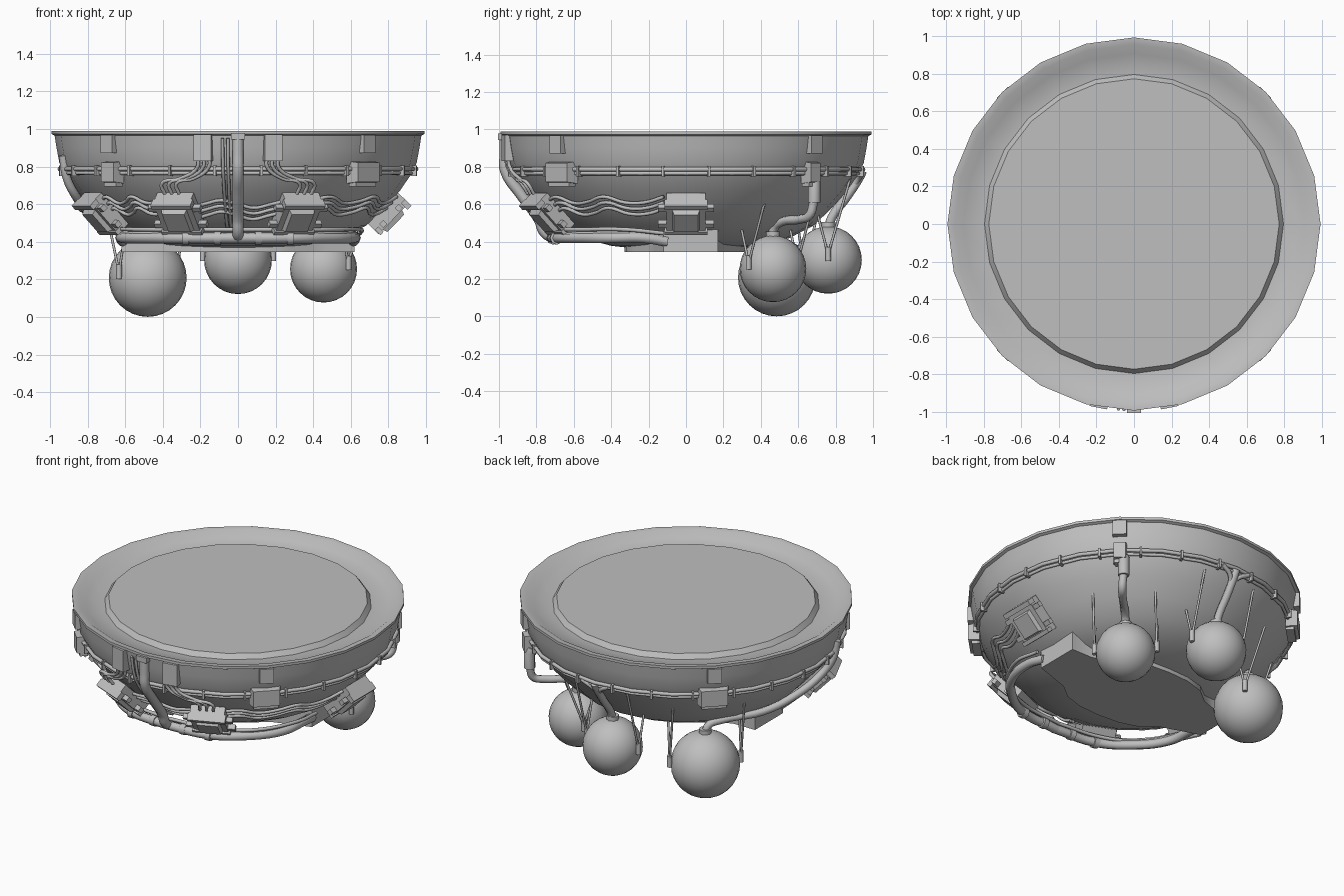
import bpy, bmesh, math
from mathutils import Vector, Matrix

if "Cube" in bpy.data.objects:
    bpy.data.objects.remove(bpy.data.objects["Cube"])

grey = bpy.data.materials.new("plain_grey")
grey.diffuse_color = (0.52, 0.52, 0.52, 1)
grey.use_nodes = True
grey.node_tree.nodes["Principled BSDF"].inputs["Base Color"].default_value = grey.diffuse_color

def finish(name, bm, angle=35):
    me = bpy.data.meshes.new(name)
    bmesh.ops.recalc_face_normals(bm, faces=bm.faces)
    bm.to_mesh(me)
    bm.free()
    me.materials.append(grey)
    for p in me.polygons:
        p.use_smooth = True
    me.set_sharp_from_angle(angle=math.radians(angle))
    ob = bpy.data.objects.new(name, me)
    bpy.context.collection.objects.link(ob)
    return ob

# Bowl profile (radius, height): underside up to the lip, then the top channel and disc
OUTER = [(0.2, .355), (0.4, .378), (.55, .418), (.68, .485), (.77, .57), (.86, .67),
         (.925, .765), (.95, .82), (.965, .90), (.975, .965), (.992, .973), (.992, .99)]
TOP = [(.955, .988), (.905, .955), (.795, .945), (.772, .975)]

def radius(z):
    """Bowl radius at a height."""
    for (r0, z0), (r1, z1) in zip(OUTER, OUTER[1:]):
        if z0 <= z <= z1:
            return r0 + (r1 - r0) * (z - z0) / (z1 - z0)
    return OUTER[0][0] if z < OUTER[0][1] else OUTER[-1][0]

def surf(deg, z, lift=0.0):
    """Point on the bowl wall at an azimuth (0 = right, -90 = front)."""
    a, r = math.radians(deg), radius(z) + lift
    return Vector((r * math.cos(a), r * math.sin(a), z))

def lathe(name, profile, n=24):
    bm = bmesh.new()
    rings = [[bm.verts.new((r * math.cos(2 * math.pi * i / n), r * math.sin(2 * math.pi * i / n), z))
              for i in range(n)] for r, z in profile]
    for a, b in zip(rings, rings[1:]):
        for i in range(n):
            bm.faces.new((a[i], a[(i + 1) % n], b[(i + 1) % n], b[i]))
    bm.faces.new(rings[0])
    bm.faces.new(rings[-1])
    return finish(name, bm)

lathe("bowl", OUTER + TOP)

def frame(deg, z, lift, flat=False):
    """Local frame on the bowl: x along the rim, y up the wall, z outward."""
    a = math.radians(deg)
    out = Vector((math.cos(a), math.sin(a), 0))
    up = Vector((0, 0, 1))
    if not flat:
        up = (surf(deg, z + .05) - surf(deg, z - .05)).normalized()
    x = Vector((-math.sin(a), math.cos(a), 0))
    n = x.cross(up)
    m = Matrix((x, up, n)).transposed().to_4x4()
    m.translation = surf(deg, z) + n * lift
    return m

def boxes(name, mat, parts):
    """Several boxes (centre, size, top taper) joined in one local frame."""
    bm = bmesh.new()
    for c, s, taper in parts:
        vs = bmesh.ops.create_cube(bm, size=1)["verts"]
        for v in vs:
            k = taper if v.co.z > 0 else 1
            v.co = Vector((v.co.x * s[0] * k + c[0], v.co.y * s[1] * k + c[1], v.co.z * s[2] + c[2]))
    bm.transform(mat)
    return finish(name, bm)

def tube(name, pts, r, smooth=True, cyclic=False):
    cu = bpy.data.curves.new(name, "CURVE")
    cu.dimensions = "3D"
    cu.bevel_depth, cu.bevel_resolution, cu.use_fill_caps = r, 2, True
    cu.resolution_u = 5
    sp = cu.splines.new("BEZIER" if smooth else "POLY")
    P = sp.bezier_points if smooth else sp.points
    P.add(len(pts) - 1)
    for p, co in zip(P, pts):
        if smooth:
            p.co = co
            p.handle_left_type = p.handle_right_type = "AUTO"
        else:
            p.co = (*co, 1)
    sp.use_cyclic_u = cyclic
    cu.materials.append(grey)
    ob = bpy.data.objects.new(name, cu)
    bpy.context.collection.objects.link(ob)

# Underside plate: round middle with an arm to each side
bm = bmesh.new()
half = [(.62, -.12), (.62, .17), (.47, .17), (.38, .20), (.28, .28), (.15, .32), (0, .33)]
quarter = half + [(-x, y) for x, y in half[-2::-1]]
lower = [(-x, -y) for x, y in half[2:]] + [(x, -y) for x, y in half[-2:1:-1]]
f = bm.faces.new([bm.verts.new((x, y, .345)) for x, y in quarter + lower])
ext = bmesh.ops.extrude_face_region(bm, geom=[f])["geom"]
bmesh.ops.translate(bm, vec=(0, 0, .125), verts=[g for g in ext if isinstance(g, bmesh.types.BMVert)])
finish("underside_plate", bm)

# Twin cables round the bowl, with clamps and junction boxes
for k, (z, r) in enumerate([(.787, .012), (.765, .010)]):
    tube(f"ring_cable_{k}", [surf(i * 15, z, .012) for i in range(24)], r, False, True)
for i in range(24):
    boxes(f"cable_clamp_{i}", frame(i * 15 + 7.5, .777, .008, True), [((0, 0, 0), (.014, .055, .04), 1)])
for deg, w in [(-45, .19), (135, .19), (45, .085), (-135, .11)]:
    boxes(f"junction_box_{deg}", frame(deg, .77, .02, True),
          [((0, 0, 0), (w, .12, .07), .85), ((0, -.02, -.01), (w * .8, .11, .05), 1)])
    boxes(f"rim_plate_{deg}", frame(deg, .92, 0, True), [((0, 0, 0), (.085, .095, .045), 1)])

# Control boxes with side brackets on the sloping wall
for deg in (-113, -67, 0, -155):
    boxes(f"control_box_{deg}", frame(deg, .575, .035),
          [((0, 0, 0), (.21, .23, .08), 1), ((0, -.01, .05), (.15, .15, .03), .85),
           ((0, .10, .035), (.23, .03, .05), 1), ((0, -.10, .03), (.23, .025, .04), 1)]
          + [((sx * .125, y, .02), (.05, .03, .03), 1) for sx in (-1, 1) for y in (-.06, .06)])

# Front outlets with three cables each dropping to the boxes
for s in (-1, 1):
    d = -90 + s * 11
    boxes(f"front_outlet_{s}", frame(d, .90, 0, True), [((0, 0, 0), (.095, .14, .06), 1)])
    for k in (-1, 0, 1):
        b = -90 + s * 23 + k * 2.6
        tube(f"outlet_cable_{s}_{k}", [surf(d + k * 1.8, .86, .02), surf(d + k * 1.8, .80, .025),
             surf((d + b) / 2 + k, .735, .035), surf(b, .71, .05), surf(b, .655, .055)], .010)

# Wavy cables joining the control boxes
for k, z in enumerate((.60, .57, .54)):
    tube(f"middle_cable_{k}", [surf(a, z - .02 * math.sin((a + 90) * .25), .015) for a in range(-108, -70, 6)], .010)
    for nm, a0, a1 in (("right", -62, -8), ("left", -150, -118)):
        n = 7
        tube(f"{nm}_cable_{k}", [surf(a0 + (a1 - a0) * i / n, z + .02 + .02 * math.sin(i * 2.0), .018)
                                 for i in range(n + 1)], .010)

# Main feed pipe down the front, with two thin companions
tube("main_pipe", [(0, -.968, .97), (0, -.968, .86), (0, -.965, .78), (0, -.88, .65), (0, -.785, .52),
                   (0, -.755, .45), (0, -.71, .42)], .030)
for x in (-.08, -.052):
    tube("thin_pipe", [surf(-90 + x * 60, z, .015) for z in (.95, .85, .77, .66, .55, .49, .45)], .009)
boxes("pipe_clamp", frame(-90, .96, 0, True), [((0, 0, 0), (.075, .035, .06), 1)])

# Horizontal pipes running from the front to the underside plate
for s in (-1, 1):
    tube(f"lower_pipe_{s}", [(0, -.72, .42), (s * .28, -.69, .42), (s * .46, -.58, .42),
                             (s * .60, -.40, .42), (s * .625, -.22, .42), (s * .61, -.10, .40)], .028)
    for k, (z, g) in enumerate([(.465, .03), (.445, .0)]):
        tube(f"slim_pipe_{s}_{k}", [(0, -.69 - g, z), (s * .30, -.65 - g, z), (s * .50, -.54 - g, z),
                                    (s * (.62 + g), -.32, z), (s * (.62 + g), -.12, z - .02)], .011)
    for x in (.09, .26):
        tube(f"pipe_collar_{s}", [(s * x, -.72 + x * .1, .42), (s * (x + .035), -.717 + x * .1, .42)], .036, False)

# Hanging spheres, each with two V straps and a top collar
def tank(name, c, r):
    c = Vector(c)
    bm = bmesh.new()
    bmesh.ops.create_uvsphere(bm, u_segments=24, v_segments=16, radius=r)
    bm.transform(Matrix.Translation(c))
    finish(name, bm, 60)
    out = Vector((c.x, c.y, 0)).normalized()
    side = Vector((-out.y, out.x, 0))
    tube(name + "_collar", [c + Vector((0, 0, r - .01)), c + Vector((0, 0, r + .022))], .038, False)
    for s in (-1, 1):
        foot = c + side * s * (r + .008) + Vector((0, 0, .03))
        tube(name + "_bracket", [foot - Vector((0, 0, .035)), foot + Vector((0, 0, .04))], .015, False)
        for dr in (-.06, .13):
            top = foot + out * dr
            rr = math.hypot(top.x, top.y)
            z = next((q / 100 for q in range(36, 97) if radius(q / 100) >= rr), .9)
            top.z = z + .03
            tube(name + "_strap", [foot, top], .007, False)

tank("right_sphere", (.455, .465, .255), .178)
tank("back_sphere", (0, .76, .302), .18)
tank("left_sphere", (-.48, .485, .208), .207)

# Sphere supply pipes
tube("right_sphere_pipe", [(.455, .465, .42), (.46, .47, .47), (.50, .51, .505), (.60, .61, .52),
                           (.645, .66, .54), (.655, .68, .60), (.655, .685, .63)], .024)
tube("right_pipe_end", [(.655, .685, .61), (.655, .685, .71), (.645, .675, .74)], .034, False)
tube("back_sphere_pipe", [(0, .76, .47), (0, .78, .53), (0, .86, .64), (0, .925, .74), (0, .945, .78)], .024)
for s in (-1, 1):
    tube(f"back_branch_{s}", [(0, .89, .69), (s * .03, .925, .74), (s * .10, .94, .78)], .014)
tube("left_sphere_pipe", [(-.48, .485, .40), (-.49, .47, .455), (-.54, .41, .48), (-.70, .20, .50),
                          (-.80, .0, .56), (-.86, -.16, .64), (-.91, -.22, .74), (-.93, -.24, .86)], .024)
